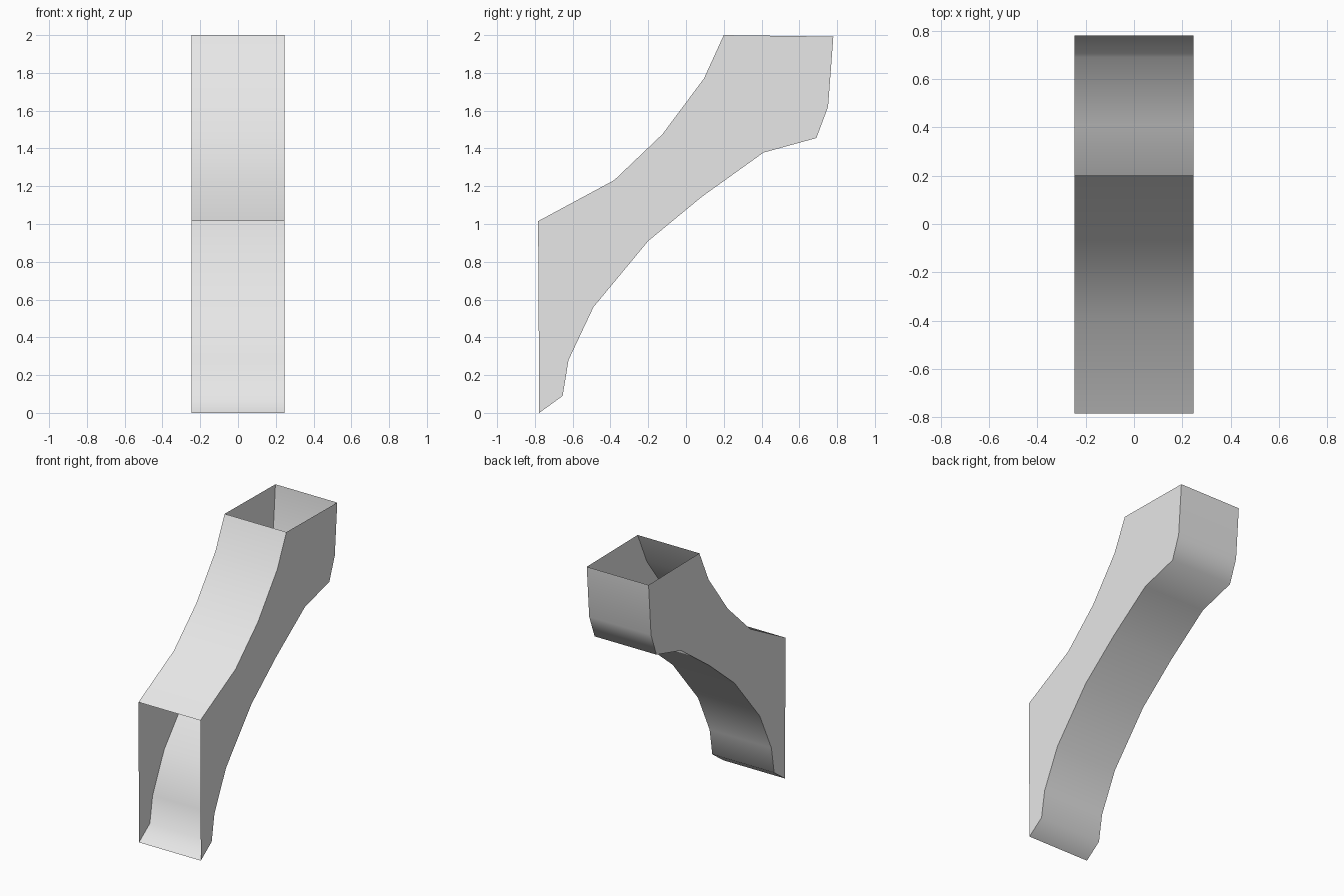
import bpy
import bmesh
import math

cube = bpy.data.objects.get("Cube")
if cube:
    bpy.data.objects.remove(cube, do_unlink=True)

HALF_WIDTH = 0.247

# Side profile (y, z): both runs go from the front mouth to the top mouth
upper_run = [(-0.783, 1.015), (-0.38, 1.232), (-0.125, 1.475), (0.095, 1.77), (0.2, 2.0)]
lower_run = [(-0.777, 0.0), (-0.653, 0.09), (-0.622, 0.28), (-0.49, 0.56), (-0.2, 0.91),
             (0.085, 1.145), (0.41, 1.378), (0.69, 1.455), (0.752, 1.62), (0.78, 1.992)]

# Plain grey surface
grey = bpy.data.materials.new("plain grey")
grey.use_nodes = True
colour = (0.8, 0.8, 0.8, 1.0)
grey.diffuse_color = colour
grey.node_tree.nodes["Principled BSDF"].inputs["Base Color"].default_value = colour

bm = bmesh.new()


def rail(points, x):
    return [bm.verts.new((x, y, z)) for y, z in points]


def strip(a, b):
    """Bridge two matching rails with quads."""
    for i in range(len(a) - 1):
        bm.faces.new((a[i], a[i + 1], b[i + 1], b[i]))


# Curved upper and lower walls, then the two flat cheeks; both mouths stay open
upper = [rail(upper_run, s * HALF_WIDTH) for s in (-1, 1)]
lower = [rail(lower_run, s * HALF_WIDTH) for s in (-1, 1)]
strip(upper[1], upper[0])
strip(lower[0], lower[1])
bm.faces.new(upper[0] + lower[0][::-1])
bm.faces.new(lower[1] + upper[1][::-1])
bm.normal_update()

# Make every wall face outward
bmesh.ops.recalc_face_normals(bm, faces=bm.faces)
cheek = max(bm.faces, key=lambda f: f.calc_center_median().x)
if cheek.normal.x < 0:
    bmesh.ops.reverse_faces(bm, faces=bm.faces)

mesh = bpy.data.meshes.new("bent_duct")
bm.to_mesh(mesh)
bm.free()
mesh.materials.append(grey)
duct = bpy.data.objects.new("bent_duct", mesh)
bpy.context.collection.objects.link(duct)

# Smooth along the bends, crisp where the walls meet the cheeks
bpy.ops.object.select_all(action="DESELECT")
duct.select_set(True)
bpy.context.view_layer.objects.active = duct
bpy.ops.object.shade_smooth_by_angle(angle=math.radians(80))
